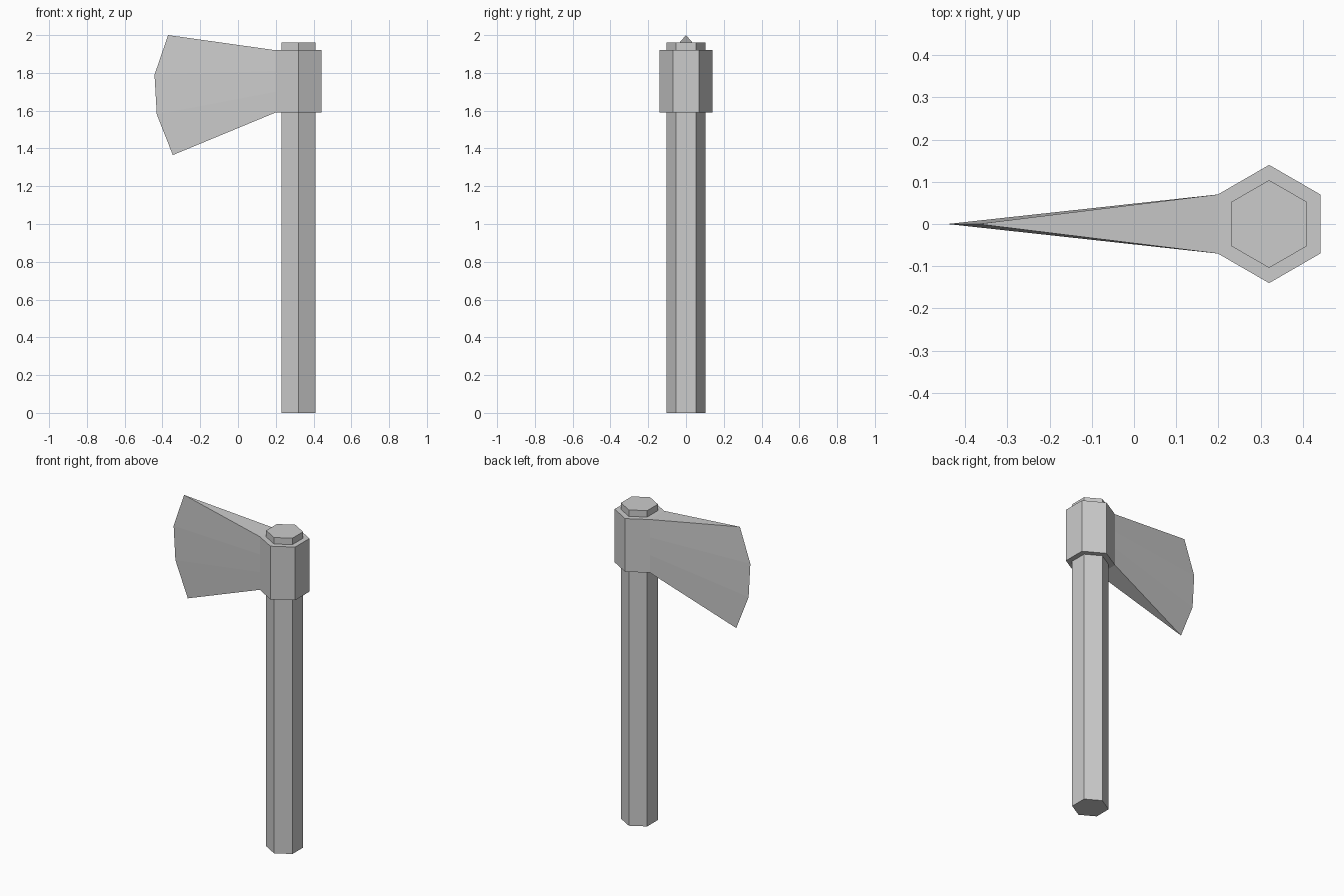
import bpy, bmesh
from math import cos, sin, radians

if "Cube" in bpy.data.objects:
    bpy.data.objects.remove(bpy.data.objects["Cube"])

AXIS_X = 0.32


def hexagon(radius, z):
    # corners listed counter-clockwise, starting and ending at the blade side
    return [(AXIS_X + radius * cos(radians(a)), radius * sin(radians(a)), z)
            for a in range(210, 511, 60)]


def loft(name, rings, caps):
    """Skin equal-length closed rings, bottom to top; caps are index lists."""
    bm = bmesh.new()
    rows = [[bm.verts.new(p) for p in ring] for ring in rings]
    n = len(rows[0])
    for low, high in zip(rows, rows[1:]):
        for i in range(n):
            j = (i + 1) % n
            bm.faces.new((low[i], low[j], high[j], high[i]))
    for cap in caps:
        bm.faces.new([rows[0][i] for i in reversed(cap)])
        bm.faces.new([rows[-1][i] for i in cap])
    mesh = bpy.data.meshes.new(name)
    bm.to_mesh(mesh)
    bm.free()
    obj = bpy.data.objects.new(name, mesh)
    bpy.context.collection.objects.link(obj)
    return obj


# Hexagonal handle
loft("handle", [hexagon(0.104, 0), hexagon(0.104, 1.96)], [range(6)])

# Axe head: hexagonal collar whose left side tapers to a curved cutting edge
cutting_edge = [(-0.345, 1.365), (-0.43, 1.58), (-0.442, 1.79), (-0.37, 2.0)]
rings = []
for i, (x, z) in enumerate(cutting_edge):
    collar_z = 1.59 + (1.92 - 1.59) * i / 3
    rings.append(hexagon(0.14, collar_z) + [(x, 0, z)])
loft("axe_head", rings, [range(6), (5, 6, 0)])
